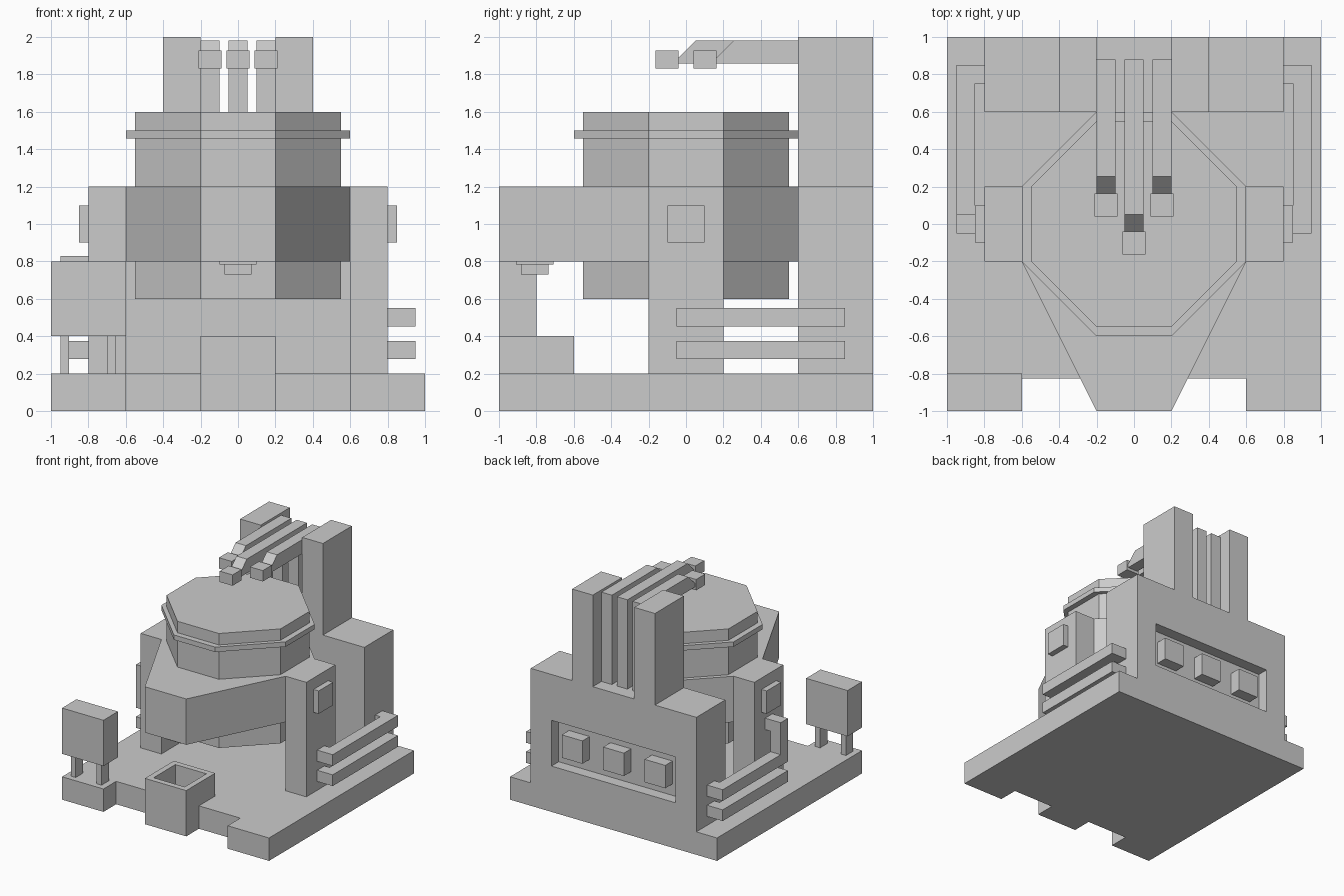
import bpy, bmesh
from mathutils import Vector

if "Cube" in bpy.data.objects:
    bpy.data.objects.remove(bpy.data.objects["Cube"])


def prism(name, axis, pts, lo, hi):
    """Extrude a 2D profile along an axis: X uses (y,z), Y uses (x,z), Z uses (x,y)."""
    def place(a, b, d):
        return Vector({'X': (d, a, b), 'Y': (a, d, b), 'Z': (a, b, d)}[axis])
    bm = bmesh.new()
    face = bm.faces.new([bm.verts.new(place(a, b, lo)) for a, b in pts])
    ext = bmesh.ops.extrude_face_region(bm, geom=[face], use_keep_orig=True)
    verts = [g for g in ext['geom'] if isinstance(g, bmesh.types.BMVert)]
    bmesh.ops.translate(bm, verts=verts, vec=place(0, 0, hi - lo))
    bmesh.ops.recalc_face_normals(bm, faces=bm.faces)
    mesh = bpy.data.meshes.new(name)
    bm.to_mesh(mesh)
    bm.free()
    obj = bpy.data.objects.new(name, mesh)
    bpy.context.collection.objects.link(obj)
    return obj


def box(name, x, y, z):
    return prism(name, 'Z', [(x[0], y[0]), (x[1], y[0]), (x[1], y[1]), (x[0], y[1])], *z)


def cut(obj, cutter):
    mod = obj.modifiers.new("cut", 'BOOLEAN')
    mod.operation = 'DIFFERENCE'
    mod.solver = 'EXACT'
    mod.object = cutter
    cutter.hide_render = True
    cutter.hide_viewport = True
    cutter.display_type = 'WIRE'


def octagon(r, c=0.2):
    return [(c, -r), (r, -c), (r, c), (c, r), (-c, r), (-r, c), (-r, -c), (-c, -r)]


# Base slab with a notched front edge
prism("base", 'Z', [(-1, -1), (-.6, -1), (-.6, -.825), (.6, -.825),
                    (.6, -1), (1, -1), (1, 1), (-1, 1)], 0, .2)

# Open hopper at the front
hopper = box("hopper", (-.2, .2), (-1, -.6), (0, .4))
cut(hopper, box("hopper_cutter", (-.15, .15), (-.95, -.65), (.2, .5)))

# Back housing with two chimneys and a recessed panel
half = [(.8, .2), (.8, 1.2), (.4, 1.2), (.4, 2), (.2, 2), (.2, 1.2)]
housing = prism("back_housing", 'Y', half + [(-x, z) for x, z in reversed(half)], .6, 1)
cut(housing, box("panel_cutter", (-.6, .6), (.9, 1.1), (.4, .8)))
for i, x in enumerate((-.4, 0, .4)):
    box(f"panel_block_{i}", (x - .1, x + .1), (.9, 1), (.5, .7))

# Octagonal vessel, its rim and the collar with a pouring arm
prism("vessel", 'Z', octagon(.55), .6, 1.6)
prism("vessel_rim", 'Z', octagon(.6), 1.457, 1.5)
collar = octagon(.6)
collar[0], collar[-1] = (.2, -1), (-.2, -1)
prism("collar_arm", 'Z', collar, .8, 1.2)

# Spout under the arm
box("spout_flange", (-.1, .1), (-.908, -.708), (.783, .8))
box("spout_nozzle", (-.073, .073), (-.881, -.735), (.73, .783))

# Side towers, caps and lower loop pipes
loop = [(.8, -.05), (.95, -.05), (.95, .85), (.8, .85),
        (.8, .75), (.85, .75), (.85, .05), (.8, .05)]
for side, s in (("left", -1), ("right", 1)):
    box(f"{side}_tower", sorted((s * .6, s * .8)), (-.2, .2), (.2, 1.2))
    box(f"{side}_tower_cap", sorted((s * .8, s * .85)), (-.1, .1), (.9, 1.1))
    prism(f"{side}_lower_pipe", 'Z', [(s * x, y) for x, y in loop], .277, .375)
prism("right_upper_pipe", 'Z', loop, .453, .551)

# Left upper pipe turns upward before entering its tower
prism("left_upper_pipe", 'X', [(.85, .453), (.85, .551), (.05, .551), (.05, .83),
                               (-.05, .83), (-.05, .453)], -.95, -.85)
box("left_upper_pipe_back_end", (-.85, -.8), (.75, .85), (.453, .551))
box("left_upper_pipe_front_end", (-.85, -.8), (-.05, .05), (.73, .83))

# Feed pipes over the vessel with square nozzles
for i, (x, t) in enumerate(((-.15, .163), (0, -.04), (.15, .163))):
    prism(f"feed_pipe_{i}", 'X', [(.88, 1.2), (.88, 1.98), (t + .09, 1.98), (t, 1.89),
                                  (t, 1.857), (.76, 1.857), (.76, 1.2)], x - .05, x + .05)
    box(f"feed_nozzle_{i}", (x - .062, x + .062), (t - .124, t), (1.832, 1.927))

# Sign board on two legs
box("sign_board", (-1, -.6), (-1, -.8), (.4, .8))
for i, x in enumerate((-.95, -.7)):
    box(f"sign_leg_{i}", (x, x + .047), (-.95, -.85), (.2, .4))
